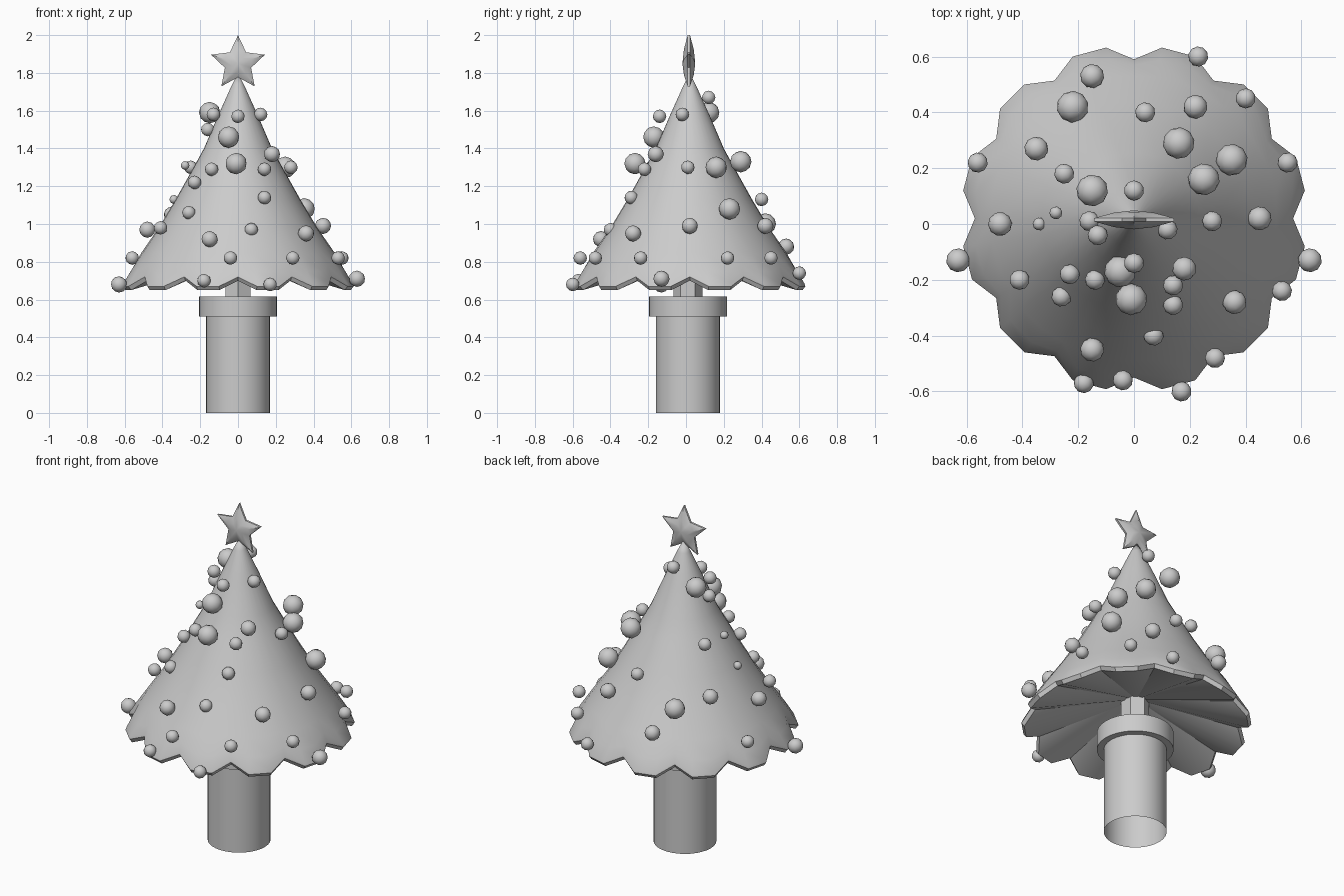
import bpy
import bmesh
from math import cos, sin, pi, radians
from mathutils import Matrix

cube = bpy.data.objects.get("Cube")
if cube:
    bpy.data.objects.remove(cube, do_unlink=True)

grey = bpy.data.materials.new("plain grey")
grey.use_nodes = True
colour = (0.6, 0.6, 0.6, 1)
grey.diffuse_color = colour
grey.node_tree.nodes["Principled BSDF"].inputs["Base Color"].default_value = colour


def finish(bm, name, location, angle=40):
    """Turn a bmesh into a smooth-shaded object with the grey material."""
    bmesh.ops.recalc_face_normals(bm, faces=bm.faces)
    mesh = bpy.data.meshes.new(name)
    bm.to_mesh(mesh)
    bm.free()
    mesh.materials.append(grey)
    obj = bpy.data.objects.new(name, mesh)
    obj.location = location
    bpy.context.collection.objects.link(obj)
    bpy.ops.object.select_all(action="DESELECT")
    obj.select_set(True)
    bpy.context.view_layer.objects.active = obj
    bpy.ops.object.shade_smooth_by_angle(angle=radians(angle))
    return obj


def bridge(bm, upper, lower):
    """Join two closed rings with quads."""
    for i in range(len(upper)):
        j = (i + 1) % len(upper)
        bm.faces.new((upper[i], lower[i], lower[j], upper[j]))


def fan(bm, ring, tip):
    """Close a ring to one point."""
    for i in range(len(ring)):
        bm.faces.new((ring[i], ring[(i + 1) % len(ring)], tip))


def cylinder(name, radius, bottom, top, sides, capped=True):
    bm = bmesh.new()
    bmesh.ops.create_cone(bm, cap_ends=capped, segments=sides, radius1=radius,
                          radius2=radius, depth=top - bottom)
    return finish(bm, name, (0, 0.01, (top + bottom) / 2))


# Trunk: open tube, wide collar and thin post
cylinder("trunk", 0.17, 0, 0.52, 32, capped=False)
cylinder("trunk_collar", 0.207, 0.51, 0.615, 32)
cylinder("trunk_post", 0.077, 0.61, 0.83, 6)

# Foliage: flared cone whose hem has twelve scallops, hollowed underneath
LOBES = 12
step = 2 * pi / LOBES
angles = [(k * step + offset, offset == 0)
          for k in range(LOBES) for offset in (0, step * 0.31, step * 0.69)]
# radius, height, notch depth, notch rise
foliage_profile = [
    (0.035, 1.73, 0, 0), (0.105, 1.575, 0, 0), (0.18, 1.4, 0, 0),
    (0.235, 1.3, 0, 0), (0.33, 1.13, 0, 0), (0.42, 0.98, 0, 0),
    (0.515, 0.84, 0.005, 0.01), (0.575, 0.75, 0.025, 0.03),
    (0.615, 0.685, 0.05, 0.05), (0.62, 0.67, 0.05, 0.05),
    (0.605, 0.65, 0.05, 0.05),
]
bm = bmesh.new()
rings = []
for radius, height, depth, rise in foliage_profile:
    ring = []
    for angle, notch in angles:
        r = radius - depth * notch
        ring.append(bm.verts.new((r * cos(angle), r * sin(angle), height + rise * notch)))
    rings.append(ring)
for upper, lower in zip(rings, rings[1:]):
    bridge(bm, upper, lower)
fan(bm, rings[0], bm.verts.new((0, 0, 1.8)))
fan(bm, rings[-1], bm.verts.new((0, 0, 0.82)))
finish(bm, "foliage", (0, 0.02, 0))

# Star: five points, thin rim, puffed towards the middle on both sides
bm = bmesh.new()
sides = []
for side in (-1, 1):
    outline, inner = [], []
    for i in range(10):
        a = pi / 2 + i * pi / 5
        r = 0.15 if i % 2 == 0 else 0.073
        outline.append(bm.verts.new((r * cos(a), side * 0.006, r * sin(a))))
        inner.append(bm.verts.new((r * 0.5 * cos(a), side * 0.026, r * 0.5 * sin(a))))
    bridge(bm, outline, inner)
    fan(bm, inner, bm.verts.new((0, side * 0.034, 0)))
    sides.append(outline)
bridge(bm, *sides)
finish(bm, "star", (0, 0.015, 1.85), 50)

# Baubles: grouped by radius
baubles = {
    0.057: [(-.22, .42, 1), (.16, .29, 1.33), (.35, .23, 1.08), (.25, .16, 1.3),
            (-.15, .12, 1.59), (-.05, -.17, 1.46), (-.01, -.27, 1.32)],
    0.043: [(-.15, .53, .88), (-.35, .27, 1.05), (-.48, 0, .97), (.45, .02, .99),
            (.63, -.13, .71), (-.63, -.13, .68), (.36, -.28, .95),
            (.18, -.16, 1.37), (-.15, -.45, .92), (.22, .42, .99)],
    0.036: [(.23, .6, .74), (.04, .4, 1.13), (.4, .45, .82), (-.56, .22, .82),
            (-.25, .18, 1.3), (0, .12, 1.67), (.55, .22, .82), (-.16, .01, 1.5),
            (-.13, -.04, 1.58), (.12, -.02, 1.58), (.28, .01, 1.3),
            (.53, -.24, .82), (.29, -.48, .82), (.14, -.22, 1.29),
            (.14, -.29, 1.14), (0, -.14, 1.57), (-.14, -.2, 1.29),
            (-.23, -.18, 1.22), (-.41, -.2, .98), (-.26, -.26, 1.06),
            (.07, -.4, .97), (-.18, -.57, .7), (-.04, -.56, .82), (.17, -.6, .68)],
    0.023: [(-.34, 0, 1.13), (-.28, .04, 1.31)],
}
for radius, places in baubles.items():
    for place in places:
        bm = bmesh.new()
        bmesh.ops.create_icosphere(bm, subdivisions=2, radius=radius,
                                   matrix=Matrix.Rotation(place[0] * pi, 4, "Z"))
        finish(bm, "bauble", place, 60)
